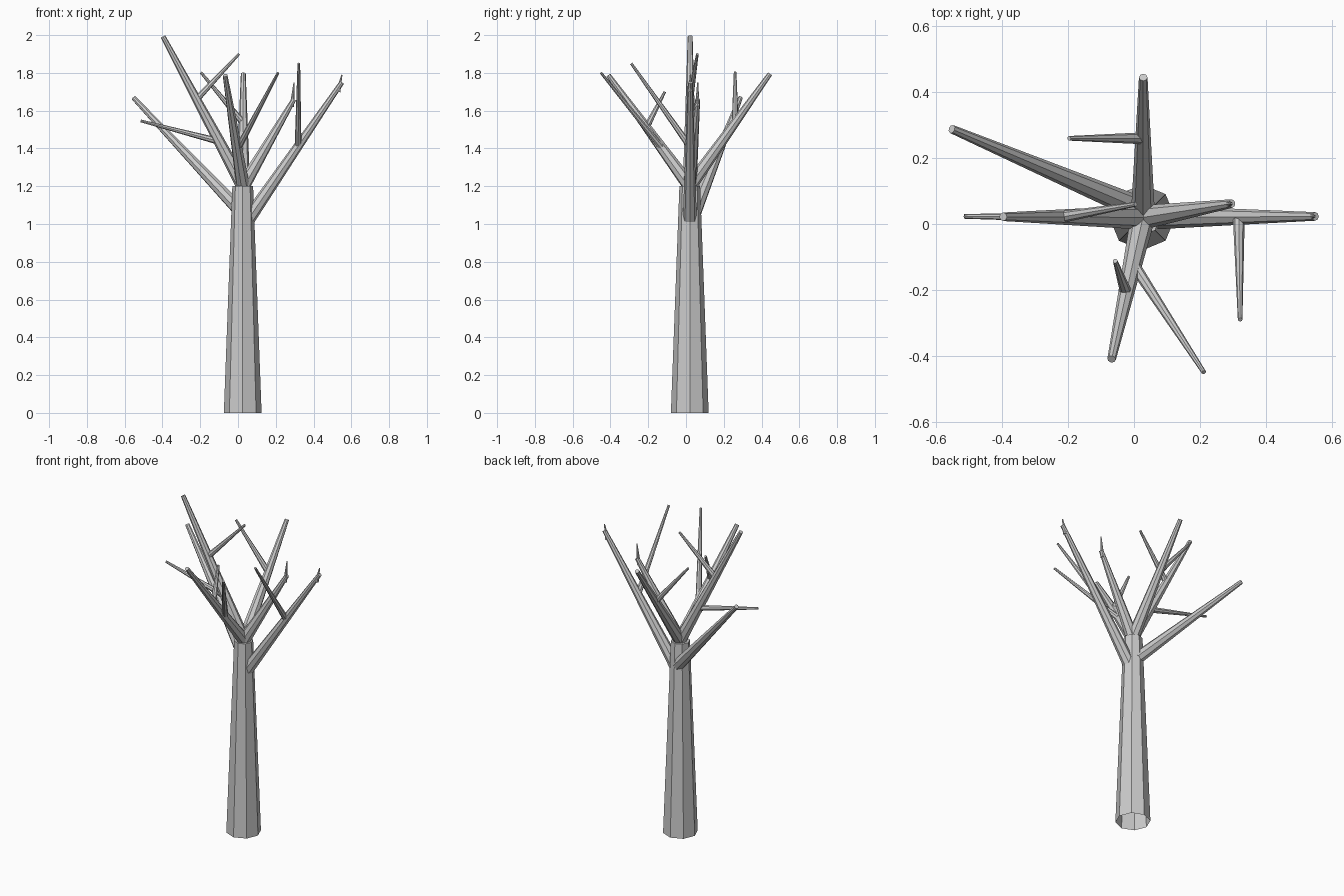
import bpy, bmesh
from mathutils import Vector

if "Cube" in bpy.data.objects:
    bpy.data.objects.remove(bpy.data.objects["Cube"])


def limb(name, start, end, r1, r2, sides=8, open_base=False):
    """Tapered flat-sided limb running from start to end."""
    a, b = Vector(start), Vector(end)
    d = b - a
    bm = bmesh.new()
    bmesh.ops.create_cone(bm, cap_ends=True, segments=sides,
                          radius1=r1, radius2=r2, depth=d.length)
    if open_base:
        caps = [f for f in bm.faces if f.normal.z < -0.9]
        bmesh.ops.delete(bm, geom=caps, context='FACES_ONLY')
    rot = d.to_track_quat('Z', 'Y').to_matrix().to_4x4()
    bmesh.ops.transform(bm, matrix=rot, verts=bm.verts)
    bmesh.ops.translate(bm, vec=(a + b) / 2, verts=bm.verts)
    mesh = bpy.data.meshes.new(name)
    bm.to_mesh(mesh)
    bm.free()
    obj = bpy.data.objects.new(name, mesh)
    bpy.context.collection.objects.link(obj)
    return obj


# Octagonal trunk, hollow underneath
trunk = limb("trunk", (0.025, 0.02, 0), (0.025, 0.02, 1.2), 0.1, 0.055, 8, True)

# Main branches: start, tip
crown = (0.027, 0.02, 1.2)
branches = {
    "branch_right": ((0.05, 0.02, 1.02), (0.55, 0.023, 1.75)),
    "branch_left_back": ((0.02, 0.045, 1.06), (-0.553, 0.288, 1.668)),
    "branch_left_top": (crown, (-0.397, 0.022, 1.993)),
    "branch_back": (crown, (0.028, 0.445, 1.795)),
    "branch_front": (crown, (-0.068, -0.41, 1.787)),
    "branch_right_upper": (crown, (0.296, 0.062, 1.66)),
}
for name, (a, b) in branches.items():
    limb(name, a, b, 0.037, 0.013)

# Twigs growing from the branches
twigs = {
    "twig_right": ((0.318, 0.021, 1.41), (0.322, -0.29, 1.85)),
    "twig_right_tip": ((0.53, 0.023, 1.70), (0.55, 0.023, 1.79)),
    "twig_right_upper_tip": ((0.285, 0.06, 1.62), (0.297, 0.062, 1.75)),
    "twig_left_top_inner": ((-0.22, 0.021, 1.66), (0.005, 0.06, 1.9)),
    "twig_left_top_outer": ((-0.11, 0.021, 1.44), (-0.515, 0.023, 1.546)),
    "twig_back": ((0.027, 0.26, 1.535), (-0.197, 0.26, 1.803)),
    "twig_front_long": ((0.0, -0.125, 1.4), (0.212, -0.45, 1.8)),
    "twig_front_short": ((-0.025, -0.205, 1.52), (-0.057, -0.112, 1.7)),
}
for name, (a, b) in twigs.items():
    short = name.endswith("tip")
    limb(name, a, b, 0.012 if short else 0.018, 0.003 if short else 0.007)
